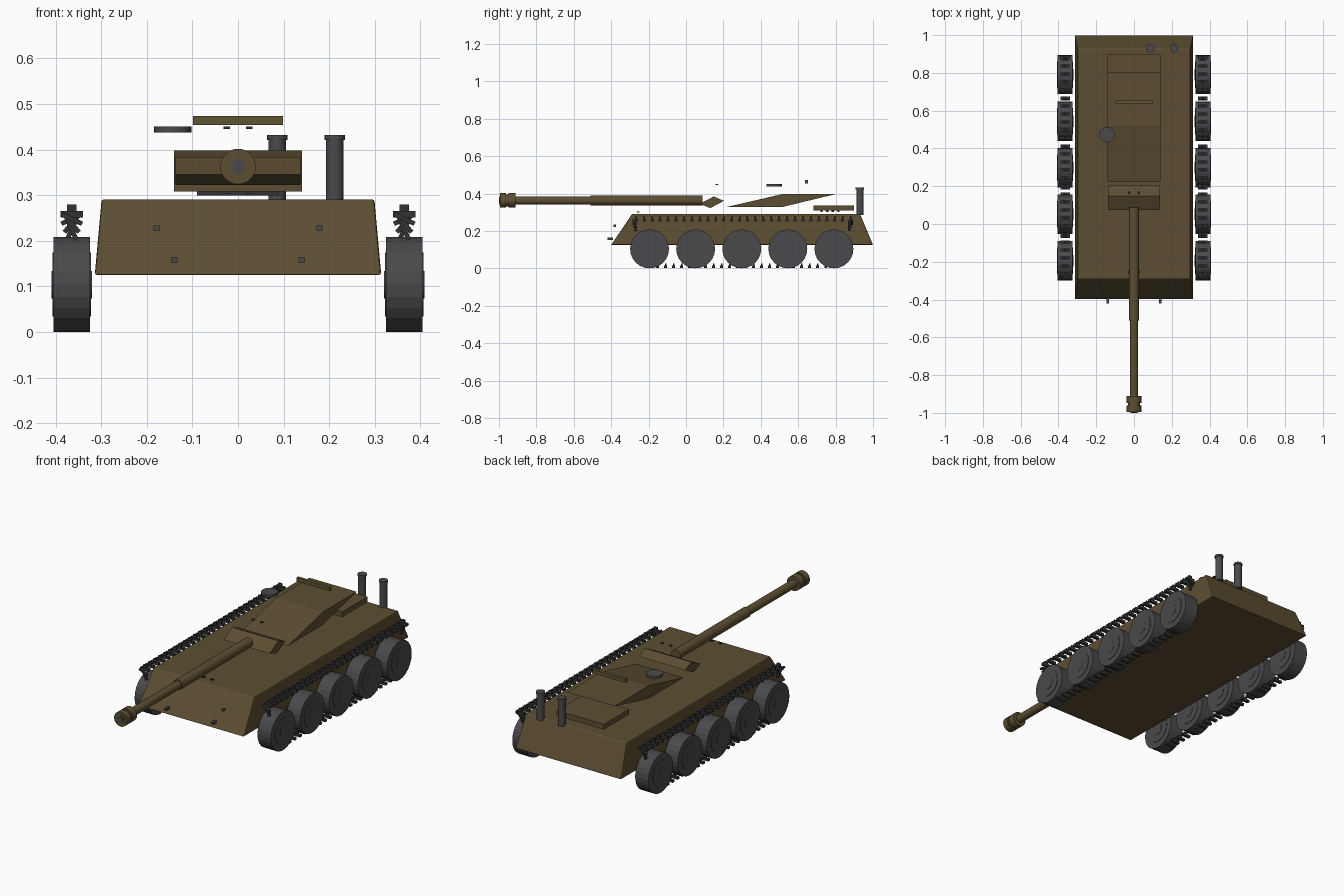
import bpy, bmesh, math
from mathutils import Matrix, Vector

if "Cube" in bpy.data.objects:
    bpy.data.objects.remove(bpy.data.objects["Cube"])


def material(name, rgb):
    m = bpy.data.materials.new(name)
    m.diffuse_color = (*rgb, 1)
    m.use_nodes = True
    m.node_tree.nodes["Principled BSDF"].inputs["Base Color"].default_value = m.diffuse_color
    return m


BROWN = material("hull brown", (0.108, 0.076, 0.032))
OLIVE = material("olive plate", (0.110, 0.090, 0.033))
STEEL = material("steel grey", (0.068, 0.068, 0.072))
DARK = material("track dark grey", (0.034, 0.034, 0.037))
AXES = {'X': Vector((1, 0, 0)), 'Y': Vector((0, 1, 0)), 'Z': Vector((0, 0, 1))}


def finish(name, bm, mat, smooth=False, bevel=0):
    bmesh.ops.recalc_face_normals(bm, faces=bm.faces)
    me = bpy.data.meshes.new(name)
    bm.to_mesh(me)
    bm.free()
    me.materials.append(mat)
    ob = bpy.data.objects.new(name, me)
    bpy.context.collection.objects.link(ob)
    if smooth:
        bpy.ops.object.select_all(action='DESELECT')
        ob.select_set(True)
        bpy.context.view_layer.objects.active = ob
        bpy.ops.object.shade_smooth_by_angle(angle=math.radians(35))
    if bevel:
        b = ob.modifiers.new("bevel", 'BEVEL')
        b.width, b.segments = bevel, 2
    return ob


def add_box(bm, loc, size, rot=Matrix()):
    bmesh.ops.create_cube(bm, size=1, matrix=Matrix.Translation(loc) @ rot @ Matrix.Diagonal((*size, 1)))


def add_cyl(bm, loc, r, depth, axis, sides=24):
    rot = AXES[axis].to_track_quat('Z', 'Y').to_matrix().to_4x4()
    bmesh.ops.create_cone(bm, cap_ends=True, segments=sides, radius1=r, radius2=r, depth=depth,
                          matrix=Matrix.Translation(loc) @ rot)


def box(name, loc, size, mat):
    bm = bmesh.new()
    add_box(bm, loc, size)
    return finish(name, bm, mat)


def side_prism(name, profile, half_bottom, half_top, mat, bevel=0):
    """Extrude a (y, z) profile across x, narrowing with height."""
    bm = bmesh.new()
    lo, hi = min(p[1] for p in profile), max(p[1] for p in profile)
    rows = []
    for s in (-1, 1):
        rows.append([bm.verts.new((s * (half_bottom + (half_top - half_bottom) * (z - lo) / (hi - lo)), y, z))
                     for y, z in profile])
    bm.faces.new(rows[0])
    bm.faces.new(rows[1])
    n = len(profile)
    for i in range(n):
        j = (i + 1) % n
        bm.faces.new((rows[0][i], rows[0][j], rows[1][j], rows[1][i]))
    return finish(name, bm, mat, bevel=bevel)


# Hull, turret wedge and gun mantlet
side_prism("hull", [(-0.40, 0.125), (1.0, 0.125), (0.93, 0.291), (-0.288, 0.291)], 0.314, 0.299, BROWN, 0.005)
side_prism("turret", [(0.222, 0.329), (0.52, 0.329), (0.805, 0.398), (0.52, 0.398)], 0.14, 0.14, BROWN)
side_prism("mantlet", [(0.073, 0.345), (0.13, 0.322), (0.203, 0.361), (0.148, 0.384)], 0.137, 0.137, BROWN)

# Engine deck with slats below it
box("engine_deck", (0, 0.79, 0.322), (0.28, 0.214, 0.028), BROWN)
for i in range(4):
    box("deck_slat", (0, 0.725 + i * 0.03, 0.304), (0.18, 0.012, 0.008), DARK)

# Gun barrel in two steps, muzzle brake and bore
GZ = 0.363
for name, r, y0, y1, mat in (("barrel_sleeve", 0.027, -0.51, 0.087, BROWN),
                             ("barrel", 0.022, -0.99, -0.50, BROWN),
                             ("muzzle_neck", 0.032, -0.995, -0.915, BROWN),
                             ("muzzle_front_ring", 0.039, -0.995, -0.962, BROWN),
                             ("muzzle_rear_ring", 0.039, -0.948, -0.911, BROWN),
                             ("muzzle_lip", 0.024, -0.998, -0.98, BROWN),
                             ("bore", 0.016, -1.0, -0.98, STEEL)):
    bm = bmesh.new()
    add_cyl(bm, (0, (y0 + y1) / 2, GZ), r, y1 - y0, 'Y')
    finish(name, bm, mat, smooth=True)

# Cupola hatch and raised rear plate
bm = bmesh.new()
add_cyl(bm, (-0.143, 0.472, 0.444), 0.041, 0.013, 'Z')
finish("cupola", bm, STEEL, smooth=True)
box("raised_plate", (0, 0.645, 0.464), (0.197, 0.017, 0.019), OLIVE)

# Exhaust stacks with caps
for x in (0.086, 0.212):
    bm = bmesh.new()
    add_cyl(bm, (x, 0.93, 0.357), 0.0195, 0.145, 'Z', 16)
    add_cyl(bm, (x, 0.93, 0.427), 0.0225, 0.011, 'Z', 16)
    finish("exhaust", bm, STEEL, smooth=True)

# Periscopes, lamps, tow hooks on both sides
for s in (-1, 1):
    box("periscope", (s * 0.025, 0.165, 0.448), (0.014, 0.012, 0.006), DARK)
    box("driver_periscope", (s * 0.025, -0.255, 0.302), (0.014, 0.012, 0.006), DARK)
    box("lamp", (s * 0.179, -0.38, 0.228), (0.013, 0.014, 0.012), STEEL)
    box("tow_hook", (s * 0.139, -0.405, 0.158), (0.013, 0.03, 0.013), STEEL)

# Road wheels with hubs
for s in (-1, 1):
    for i in range(5):
        c = (s * 0.3645, -0.195 + i * 0.2465, 0.104)
        bm = bmesh.new()
        add_cyl(bm, c, 0.104, 0.080, 'X')
        add_cyl(bm, c, 0.070, 0.085, 'X')
        add_cyl(bm, c, 0.030, 0.088, 'X', 16)
        finish("road_wheel", bm, STEEL)

# Track links: top run, bottom run and twisted end links
for s in (-1, 1):
    x = s * 0.3645
    bm = bmesh.new()
    for i in range(28):
        y = -0.265 + i * 1.145 / 27
        add_box(bm, (x, y, 0.258), (0.05, 0.016, 0.014))
        add_box(bm, (x, y, 0.272), (0.02, 0.008, 0.016))
    for i in range(24):
        y = -0.195 + i * 0.985 / 23
        add_box(bm, (x, y, 0.008), (0.05, 0.016, 0.012))
        add_box(bm, (x, y, 0.020), (0.02, 0.008, 0.012))
    for y, d in ((-0.28, 1), (0.885, -1)):
        for k, (z, a) in enumerate(((0.248, 25), (0.238, 50), (0.225, 65))):
            rot = Matrix.Rotation(math.radians(a * d), 4, 'Y')
            add_box(bm, (x, y + d * 0.006 * k, z), (0.05, 0.014, 0.010), rot)
    finish("track_links", bm, DARK)
